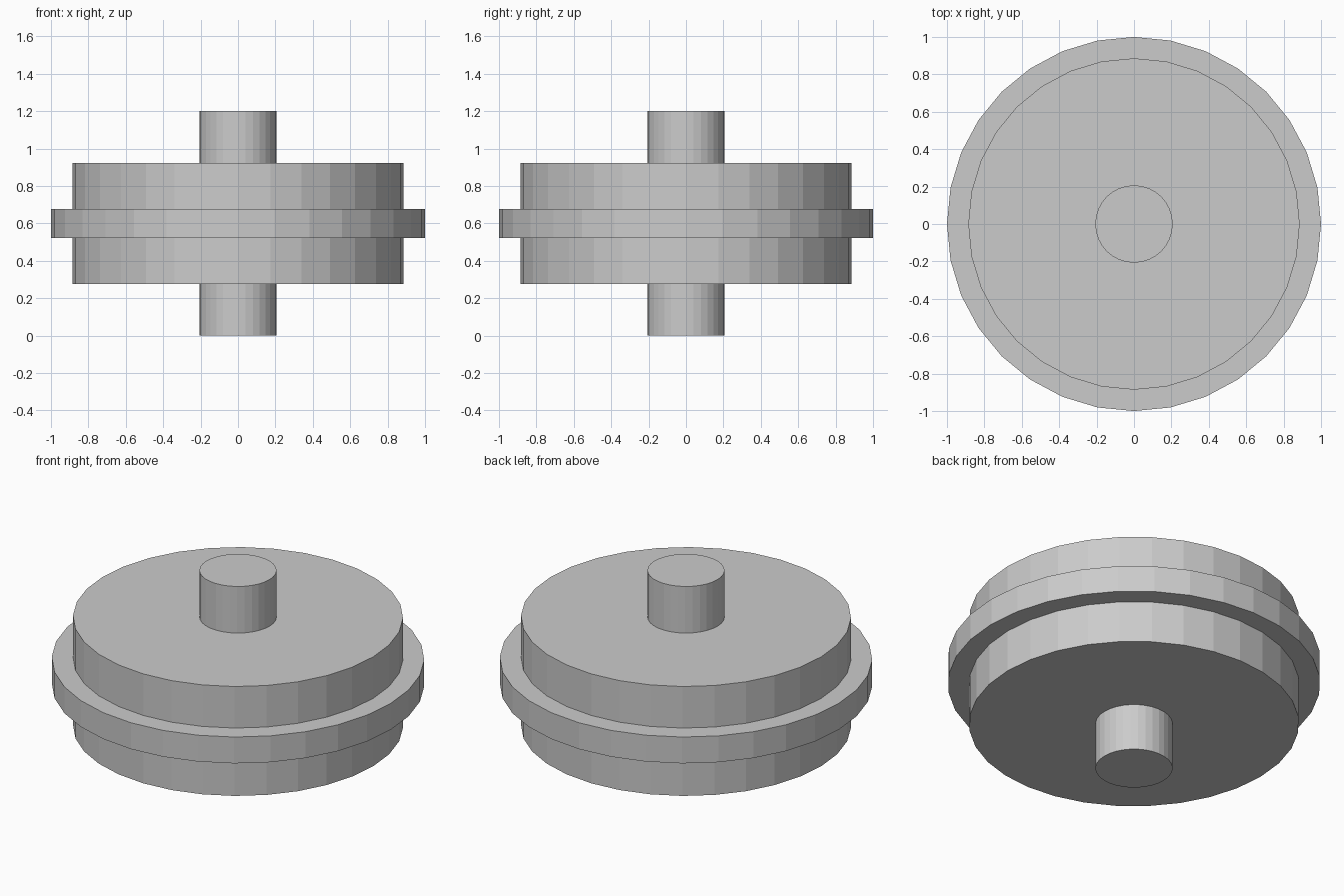
import bpy

if "Cube" in bpy.data.objects:
    bpy.data.objects.remove(bpy.data.objects["Cube"])

SIDES = 32
MID_Z = 0.6  # every part is centred on this height


def drum(name, radius, height):
    """Flat-shaded upright cylinder centred on the shared axis."""
    bpy.ops.mesh.primitive_cylinder_add(
        vertices=SIDES, radius=radius, depth=height, location=(0, 0, MID_Z))
    obj = bpy.context.object
    obj.name = name
    obj.data.name = name
    return obj


# Thin pin running right through, sticking out above and below
drum("axle", 0.207, 1.2)
# Thick main wheel body
drum("wheel_disc", 0.886, 0.648)
# Raised band around the middle of the wheel
drum("centre_rim", 1.0, 0.156)
